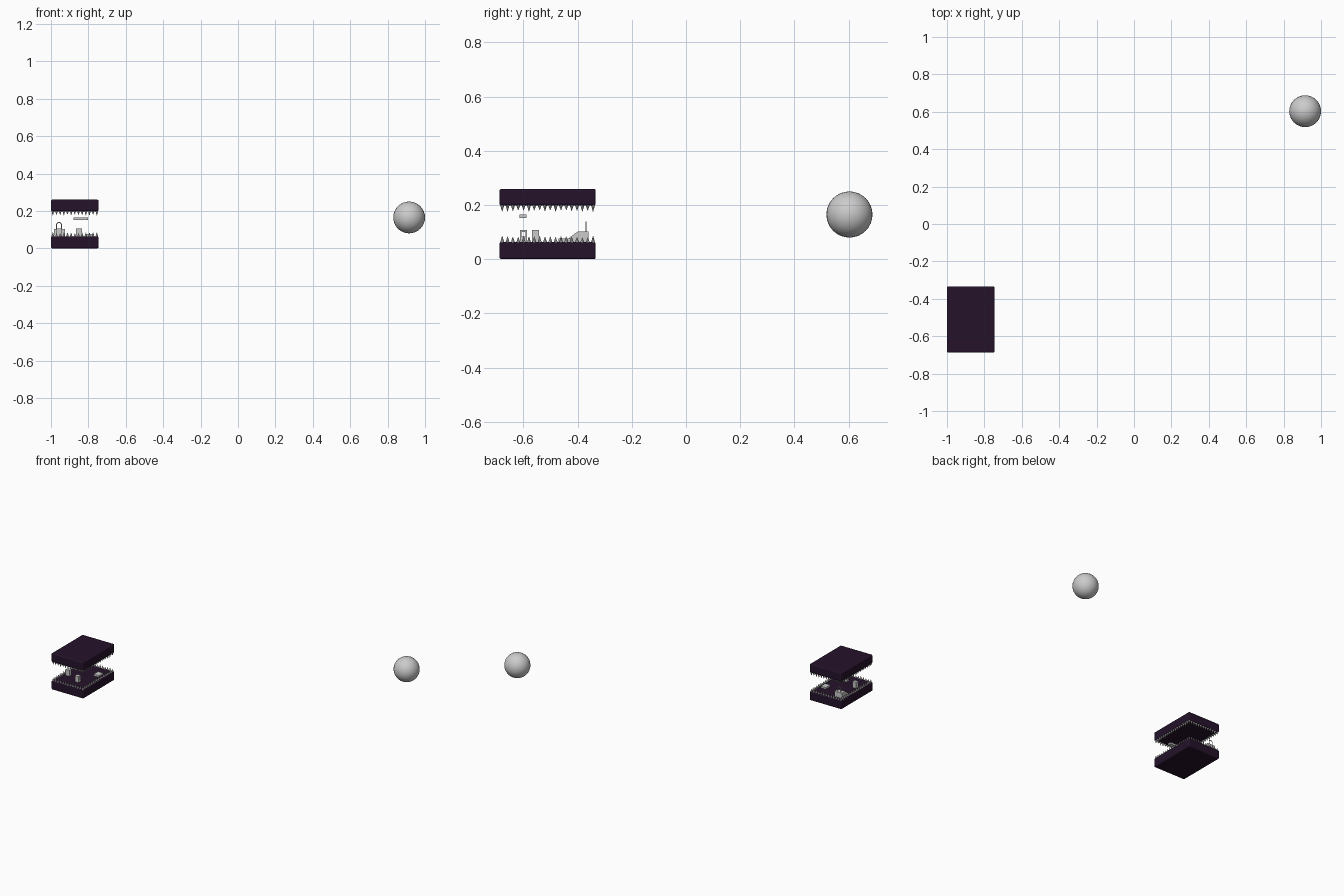
import bpy, bmesh, math, random
from mathutils import Matrix, Vector

if "Cube" in bpy.data.objects:
    bpy.data.objects.remove(bpy.data.objects["Cube"])

random.seed(4)
X0, X1, Y0, Y1 = -1.0, -0.745, -0.688, -0.333
CX, CY = (X0 + X1) / 2, (Y0 + Y1) / 2

dark = bpy.data.materials.new("dark_purple")
dark.diffuse_color = (0.018, 0.006, 0.023, 1)
dark.use_nodes = True
dark.node_tree.nodes["Principled BSDF"].inputs["Base Color"].default_value = dark.diffuse_color


def finish(name, bm, mat=None):
    me = bpy.data.meshes.new(name)
    bm.to_mesh(me)
    bm.free()
    ob = bpy.data.objects.new(name, me)
    bpy.context.collection.objects.link(ob)
    if mat:
        me.materials.append(mat)
    return ob


def add_box(bm, lo, hi):
    lo, hi = Vector(lo), Vector(hi)
    m = Matrix.Translation((lo + hi) / 2) @ Matrix.Diagonal((*(hi - lo), 1))
    bmesh.ops.create_cube(bm, size=1, matrix=m)


def box(name, lo, hi, mat=None, bevel=0):
    bm = bmesh.new()
    add_box(bm, lo, hi)
    ob = finish(name, bm, mat)
    if bevel:
        b = ob.modifiers.new("bevel", 'BEVEL')
        b.width, b.segments = bevel, 3
    return ob


# Upper and lower slabs of the jaw-like box
box("lower_slab", (X0, Y0, 0), (X1, Y1, 0.064), dark, 0.008)
box("upper_slab", (X0, Y0, 0.198), (X1, Y1, 0.26), dark, 0.008)


# Rows of pointed teeth around the rims
def teeth(name, z, direction):
    bm = bmesh.new()
    inset, nx, ny = 0.010, 13, 18
    pts = []
    for i in range(nx):
        x = X0 + inset + (X1 - X0 - 2 * inset) * i / (nx - 1)
        pts += [(x, Y0 + inset), (x, Y1 - inset)]
    for j in range(1, ny - 1):
        y = Y0 + inset + (Y1 - Y0 - 2 * inset) * j / (ny - 1)
        pts += [(X0 + inset, y), (X1 - inset, y)]
    for x, y in pts:
        h = random.uniform(0.017, 0.024)
        m = Matrix.Translation((x, y, z + direction * (h / 2 - 0.002)))
        if direction < 0:
            m = m @ Matrix.Rotation(math.pi, 4, 'X')
        bmesh.ops.create_cone(bm, cap_ends=True, segments=8, radius1=0.0075,
                              radius2=0.0008, depth=h, matrix=m)
    finish(name, bm)


teeth("lower_teeth", 0.064, 1)
teeth("upper_teeth", 0.198, -1)

# Wedge ramp leading up to the hoop
bm = bmesh.new()
profile = [(-0.445, 0.064), (-0.36, 0.064), (-0.36, 0.103), (-0.398, 0.103), (-0.43, 0.08)]
f = bm.faces.new([bm.verts.new((-0.985, y, z)) for y, z in profile])
r = bmesh.ops.extrude_face_region(bm, geom=[f])
bmesh.ops.translate(bm, vec=(0.06, 0, 0),
                    verts=[v for v in r["geom"] if isinstance(v, bmesh.types.BMVert)])
bmesh.ops.recalc_face_normals(bm, faces=bm.faces)
finish("ramp", bm)

# Thin standing hoop
cu = bpy.data.curves.new("hoop", 'CURVE')
cu.dimensions, cu.bevel_depth, cu.bevel_resolution = '3D', 0.0025, 1
arc = [(math.cos(math.pi * i / 10) * 0.013, math.sin(math.pi * i / 10) * 0.013) for i in range(11)]
path = [(0.013, -0.027)] + arc + [(-0.013, -0.027)]
sp = cu.splines.new('POLY')
sp.points.add(len(path) - 1)
for p, (x, z) in zip(sp.points, path):
    p.co = (-0.957 + x, -0.369, 0.125 + z, 1)
bpy.context.collection.objects.link(bpy.data.objects.new("hoop", cu))

# Open frame, block, low step and floating platform
bm = bmesh.new()
for y in (-0.613, -0.593):
    add_box(bm, (-0.865, y, 0.062), (-0.835, y + 0.006, 0.107))
add_box(bm, (-0.865, -0.607, 0.1), (-0.835, -0.593, 0.107))
add_box(bm, (-0.865, -0.607, 0.062), (-0.835, -0.593, 0.084))
finish("open_frame", bm)
box("block", (-0.97, -0.568, 0.062), (-0.94, -0.542, 0.107))
box("low_step", (-0.815, -0.47, 0.062), (-0.775, -0.42, 0.076))
box("floating_platform", (-0.88, -0.615, 0.152), (-0.802, -0.588, 0.165))

# Smooth ball standing apart from the box
bpy.ops.mesh.primitive_uv_sphere_add(segments=32, ring_count=16, radius=0.085,
                                     location=(0.915, 0.603, 0.165))
bpy.context.object.name = "ball"
bpy.ops.object.shade_smooth()
